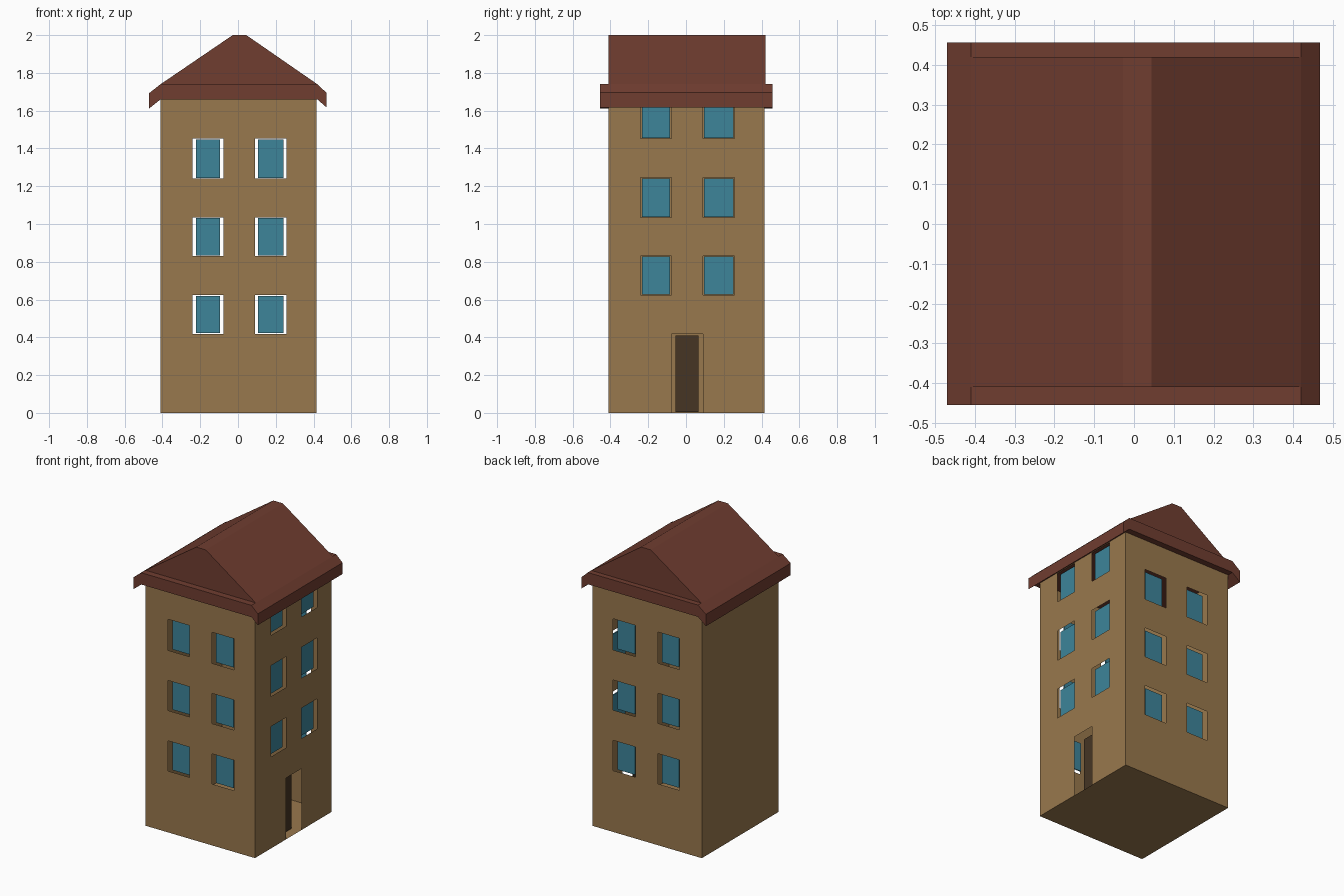
import bpy, bmesh

if "Cube" in bpy.data.objects:
    bpy.data.objects.remove(bpy.data.objects["Cube"])

def srgb(r, g, b):
    f = lambda c: c / 12.92 if c <= 0.04045 else ((c + 0.055) / 1.055) ** 2.4
    return (f(r / 255), f(g / 255), f(b / 255), 1)

def material(name, *rgb):
    m = bpy.data.materials.new(name)
    m.diffuse_color = srgb(*rgb)
    m.use_nodes = True
    m.node_tree.nodes["Principled BSDF"].inputs["Base Color"].default_value = m.diffuse_color
    return m

WALL = material("tan_wall", 153, 120, 77)
ROOF = material("red_brown_roof", 112, 61, 48)
GLASS = material("blue_glass", 61, 133, 154)
DOOR = material("dark_wood", 70, 53, 36)

def finish(bm, name, mat):
    bmesh.ops.remove_doubles(bm, verts=bm.verts, dist=1e-5)
    bmesh.ops.recalc_face_normals(bm, faces=bm.faces)
    me = bpy.data.meshes.new(name)
    bm.to_mesh(me)
    bm.free()
    me.materials.append(mat)
    ob = bpy.data.objects.new(name, me)
    bpy.context.collection.objects.link(ob)
    return ob

def face(bm, pts):
    return bm.faces.new([bm.verts.new(p) for p in pts])

def box(name, lo, hi, mat):
    bm = bmesh.new()
    bmesh.ops.create_cube(bm, size=1)
    for v in bm.verts:
        v.co = [(a + b) / 2 + c * (b - a) for a, b, c in zip(lo, hi, v.co)]
    return finish(bm, name, mat)

def prism(name, profile, y0, y1, mat):
    """Extrude an x/z profile along y."""
    bm = bmesh.new()
    f = face(bm, [(x, y0, z) for x, z in profile])
    r = bmesh.ops.extrude_face_region(bm, geom=[f], use_keep_orig=True)
    for v in r["geom"]:
        if isinstance(v, bmesh.types.BMVert):
            v.co.y = y1
    return finish(bm, name, mat)

LO, HI, TOP = -0.41, 0.415, 1.665
COLS = [LO, -0.24, -0.078, 0.09, 0.258, HI]
FRONT_Z = [0, 0.418, 0.624, 0.83, 1.035, 1.24, 1.452, TOP]
SIDE_Z = [0, 0.418, 0.624, 0.83, 1.035, 1.245, 1.452, 1.655, TOP]

# Thin hollow walls: grid cells with the openings left out
def wall(bm, to3d, rows, is_hole):
    for j in range(len(rows) - 1):
        for i in range(5):
            if not is_hole(i, j):
                u0, u1, z0, z1 = COLS[i], COLS[i + 1], rows[j], rows[j + 1]
                face(bm, [to3d(u0, z0), to3d(u1, z0), to3d(u1, z1), to3d(u0, z1)])

bm = bmesh.new()
for y in (LO, HI):
    wall(bm, lambda u, z: (u, y, z), FRONT_Z, lambda i, j: i in (1, 3) and j in (1, 3, 5))
wall(bm, lambda u, z: (HI, u, z), SIDE_Z,
     lambda i, j: (i in (1, 3) and j in (2, 4, 6)) or (i == 2 and j == 0))
wall(bm, lambda u, z: (LO, u, z), FRONT_Z, lambda i, j: False)
face(bm, [(LO, LO, 0), (HI, LO, 0), (HI, HI, 0), (LO, HI, 0)])
finish(bm, "walls", WALL)

# Window panes set back inside the openings
D0, D1 = 0.02, 0.028
for j in (1, 3, 5):
    z0, z1 = FRONT_Z[j] + 0.004, FRONT_Z[j + 1] - 0.004
    for u0, u1 in ((-0.222, -0.094), (0.107, 0.24)):
        box("front_pane", (u0, LO + D0, z0), (u1, LO + D1, z1), GLASS)
        box("back_pane", (u0, HI - D1, z0), (u1, HI - D0, z1), GLASS)
for j in (2, 4, 6):
    for u0, u1 in ((-0.234, -0.084), (0.096, 0.251)):
        box("side_pane", (HI - D1, u0, SIDE_Z[j] + 0.003),
            (HI - D0, u1, SIDE_Z[j + 1] - 0.003), GLASS)

# Door leaf
box("door", (HI - 0.065, -0.055, 0.005), (HI - 0.057, 0.067, 0.41), DOOR)

# Roof: overhanging eave band, then the gabled block with a narrow flat ridge
prism("roof_eaves", [(LO, 1.66), (-0.47, 1.612), (-0.47, 1.693), (LO, 1.74),
                     (0.42, 1.74), (0.468, 1.695), (0.468, 1.618), (0.42, 1.66)],
      -0.455, 0.457, ROOF)
prism("roof_gable", [(LO, 1.74), (-0.028, 2.0), (0.044, 2.0), (0.42, 1.74)],
      LO, 0.42, ROOF)
